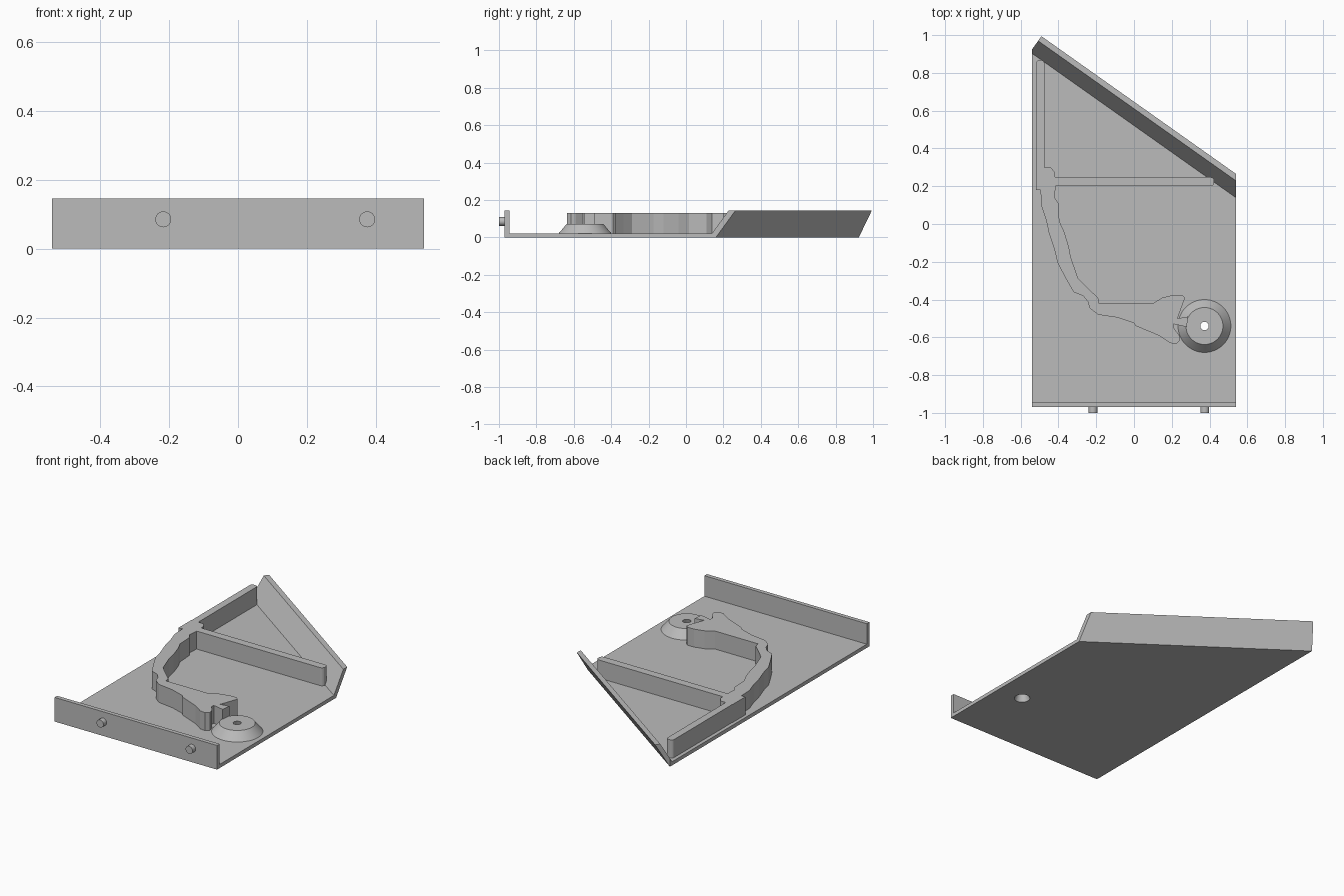
import bpy
import bmesh
from math import pi
from mathutils import Matrix, Vector

cube = bpy.data.objects.get("Cube")
if cube:
    bpy.data.objects.remove(cube, do_unlink=True)

# Single plain grey material
grey = bpy.data.materials.new("plain_grey")
grey.use_nodes = True
colour = (0.5, 0.5, 0.5, 1)
grey.diffuse_color = colour
shader = next(n for n in grey.node_tree.nodes if n.type == 'BSDF_PRINCIPLED')
shader.inputs["Base Color"].default_value = colour

HALF = 0.54      # half width of the tray
FLOOR = 0.022    # floor thickness
WALL = 0.145     # wall height
RAIL = 0.13      # rail height
FRONT = -0.97    # outer face of the front wall


def finish(name, bm):
    bmesh.ops.recalc_face_normals(bm, faces=bm.faces)
    mesh = bpy.data.meshes.new(name)
    bm.to_mesh(mesh)
    bm.free()
    mesh.materials.append(grey)
    obj = bpy.data.objects.new(name, mesh)
    bpy.context.scene.collection.objects.link(obj)
    return obj


def prism(name, outline, bottom, top):
    """Extrude a plan outline between two heights."""
    bm = bmesh.new()
    face = bm.faces.new([bm.verts.new((x, y, bottom)) for x, y in outline])
    grown = bmesh.ops.extrude_face_region(bm, geom=[face])["geom"]
    verts = [v for v in grown if isinstance(v, bmesh.types.BMVert)]
    bmesh.ops.translate(bm, verts=verts, vec=(0, 0, top - bottom))
    return finish(name, bm)


def box(name, x0, x1, y0, y1, z0, z1):
    return prism(name, [(x0, y0), (x1, y0), (x1, y1), (x0, y1)], z0, z1)


def cone(name, r_low, r_high, depth, matrix, sides=48):
    bm = bmesh.new()
    bmesh.ops.create_cone(bm, cap_ends=True, segments=sides, radius1=r_low,
                          radius2=r_high, depth=depth, matrix=matrix)
    return finish(name, bm)


def round_uprights(obj, picks, radius):
    """Round the vertical edges whose position passes the test."""
    bm = bmesh.new()
    bm.from_mesh(obj.data)
    edges = [e for e in bm.edges
             if abs(e.verts[0].co.z - e.verts[1].co.z) > 0.05 and picks(e.verts[0].co)]
    bmesh.ops.bevel(bm, geom=edges, offset=radius, segments=4, profile=0.5, affect='EDGES')
    bm.to_mesh(obj.data)
    bm.free()


def combine(target, other, operation):
    """Apply a boolean to the target."""
    mod = target.modifiers.new("combine", 'BOOLEAN')
    mod.operation = operation
    mod.solver = 'EXACT'
    mod.object = other
    bpy.context.view_layer.objects.active = target
    bpy.ops.object.modifier_apply(modifier=mod.name)


def smooth(obj):
    bpy.ops.object.select_all(action='DESELECT')
    obj.select_set(True)
    bpy.context.view_layer.objects.active = obj
    bpy.ops.object.shade_smooth_by_angle(angle=pi / 6)


# Floor with a slanted back edge
right_end = Vector((HALF, 0.16, 0))
left_end = Vector((-HALF, 0.924, 0))
floor = prism("floor", [(-HALF, FRONT), (HALF, FRONT),
                        right_end.xy, left_end.xy], 0, FLOOR)

# Front wall with two pegs
box("front_wall", -HALF, HALF, FRONT, FRONT + 0.025, 0, WALL)
for side, x in (("right", -0.217), ("left", 0.375)):
    turn = Matrix.Translation((x, FRONT - 0.01, 0.085)) @ Matrix.Rotation(pi / 2, 4, 'X')
    smooth(cone(side + "_peg", 0.023, 0.023, 0.04, turn, 32))

# Back wall: a leaning section swept along the slanted edge, trimmed at the sides
along = (right_end - left_end).normalized()
outward = Vector((-along.y, along.x, 0))
lean = 0.086
section = [(0, 0), (lean, WALL), (lean - 0.03, WALL), (-0.03, 0)]
bm = bmesh.new()
face = bm.faces.new([bm.verts.new(left_end + outward * d + Vector((0, 0, z)))
                     for d, z in section])
grown = bmesh.ops.extrude_face_region(bm, geom=[face])["geom"]
bmesh.ops.translate(bm, vec=along * 1.5,
                    verts=[v for v in grown if isinstance(v, bmesh.types.BMVert)])
for sign in (-1, 1):
    cut = bmesh.ops.bisect_plane(bm, geom=bm.verts[:] + bm.edges[:] + bm.faces[:],
                                 plane_co=(sign * HALF, 0, 0), plane_no=(sign, 0, 0),
                                 clear_outer=True)["geom_cut"]
    bmesh.ops.holes_fill(bm, edges=[e for e in cut if isinstance(e, bmesh.types.BMEdge)])
finish("back_wall", bm)

# Conical boss with a tapered hole through the floor
centre = Vector((0.373, -0.54, 0))
boss = cone("boss", 0.14, 0.098, 0.05,
            Matrix.Translation(centre + Vector((0, 0, FLOOR + 0.025))))
hole = cone("hole_cutter", 0.045, 0.021, 0.08,
            Matrix.Translation(centre + Vector((0, 0, 0.036))))
for part in (floor, boss):
    combine(part, hole, 'DIFFERENCE')
bpy.data.objects.remove(hole, do_unlink=True)
smooth(boss)

# Curved arm ending in an open jaw
arm_outline = [
    (-.52, .18), (-.52, .3), (-.44, .3), (-.42, .275), (-.415, .2), (-.42, .14),
    (-.4, .11), (-.395, .015), (-.37, -.04), (-.345, -.12), (-.335, -.175),
    (-.295, -.29), (-.25, -.335), (-.19, -.39), (-.185, -.42), (.1, -.42),
    (.15, -.39), (.21, -.375), (.255, -.375), (.27, -.39), (.245, -.46),
    (.23, -.5), (.285, -.49), (.28, -.545), (.21, -.53), (.21, -.55),
    (.24, -.59), (.245, -.615), (.225, -.635), (.19, -.63), (.13, -.59),
    (.01, -.54), (0, -.525), (-.09, -.495), (-.19, -.48), (-.235, -.445),
    (-.245, -.41), (-.27, -.38), (-.32, -.36), (-.36, -.29), (-.405, -.205),
    (-.42, -.14), (-.45, -.05), (-.465, .02), (-.49, .095), (-.495, .18)]
arm = prism("curved_arm", arm_outline, FLOOR - 0.005, RAIL)

# Straight rails with rounded ends, joined to the arm
side_rail = box("side_rail", -.518, -.474, .19, .868, FLOOR - 0.005, RAIL)
round_uprights(side_rail, lambda p: p.y > .8, 0.018)
cross_rail = box("cross_rail", -.5, .424, .2, .248, FLOOR - 0.005, RAIL)
round_uprights(cross_rail, lambda p: p.x > .4, 0.018)
for rail in (side_rail, cross_rail):
    combine(arm, rail, 'UNION')
    bpy.data.objects.remove(rail, do_unlink=True)
